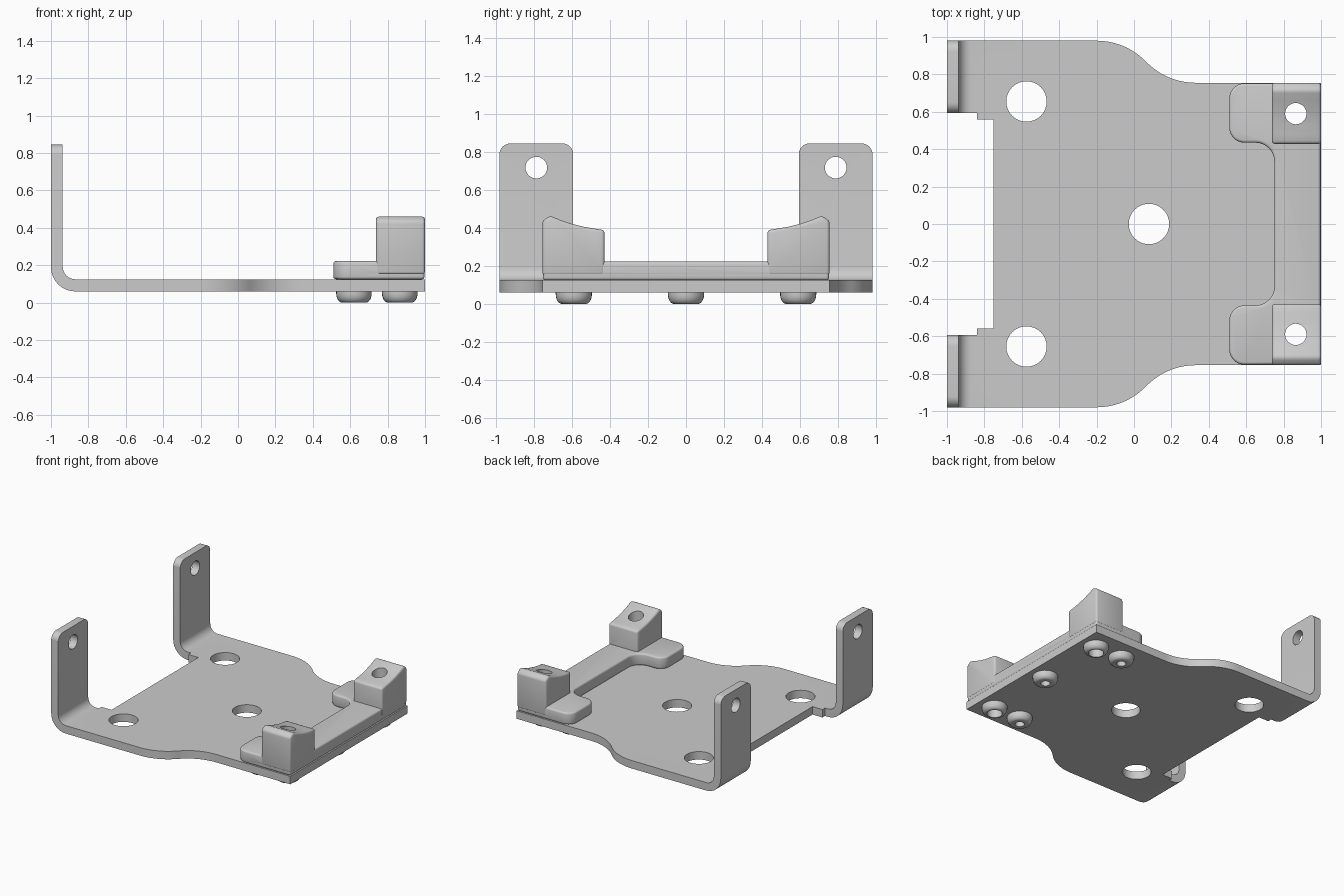
import bpy, bmesh
from math import sin, cos, tan, pi
from mathutils import Vector

if "Cube" in bpy.data.objects:
    bpy.data.objects.remove(bpy.data.objects["Cube"])


def rounded(pts, seg=8):
    """Closed outline from (a, b, radius) corners."""
    out = []
    for i, (a, b, r) in enumerate(pts):
        p = Vector((a, b))
        if r == 0:
            out.append(p)
            continue
        u = (Vector(pts[i - 1][:2]) - p).normalized()
        v = (Vector(pts[(i + 1) % len(pts)][:2]) - p).normalized()
        half = u.angle(v) / 2
        mid = p + (u + v).normalized() * (r / sin(half))
        s = p + u * (r / tan(half)) - mid
        e = p + v * (r / tan(half)) - mid
        sweep = s.angle(e)
        for k in range(seg + 1):
            t = k / seg
            out.append(mid + (s * sin((1 - t) * sweep) + e * sin(t * sweep)) / sin(sweep))
    return out


def mirrored(half):
    """Add the -y half of an outline that runs along +y."""
    return half + [(a, -b, r) for a, b, r in reversed(half)]


def make(name, bm):
    bmesh.ops.recalc_face_normals(bm, faces=bm.faces)
    me = bpy.data.meshes.new(name)
    bm.to_mesh(me)
    bm.free()
    ob = bpy.data.objects.new(name, me)
    bpy.context.collection.objects.link(ob)
    return ob


def prism(name, pts, lo, hi, axis):
    place = {'x': lambda a, b, h: (h, a, b),
             'y': lambda a, b, h: (a, h, b),
             'z': lambda a, b, h: (a, b, h)}[axis]
    bm = bmesh.new()
    rings = [[bm.verts.new(place(p[0], p[1], h)) for p in pts] for h in (lo, hi)]
    n = len(pts)
    for ring in rings:
        bm.faces.new(ring)
    for i in range(n):
        j = (i + 1) % n
        bm.faces.new((rings[0][i], rings[0][j], rings[1][j], rings[1][i]))
    return make(name, bm)


def circle(a, b, r, n=32):
    return [(a + r * cos(2 * pi * k / n), b + r * sin(2 * pi * k / n)) for k in range(n)]


def apply(ob, mod):
    bpy.context.view_layer.objects.active = ob
    bpy.ops.object.modifier_apply(modifier=mod.name)


def boolean(ob, other, op):
    m = ob.modifiers.new("bool", 'BOOLEAN')
    m.operation, m.solver, m.object = op, 'EXACT', other
    apply(ob, m)
    bpy.data.objects.remove(other)


def bevel(ob, width):
    m = ob.modifiers.new("bevel", 'BEVEL')
    m.width, m.segments, m.angle_limit = width, 3, 0.7
    apply(ob, m)


def smooth(ob):
    bpy.ops.object.select_all(action='DESELECT')
    ob.select_set(True)
    bpy.context.view_layer.objects.active = ob
    bpy.ops.object.shade_smooth_by_angle(angle=0.55)


# Bent sheet: L-shaped side profile, trimmed by plan and end outlines
plate = prism("bent_plate", rounded([
    (-1, .85, 0), (-1, .06, .13), (1, .06, 0), (1, .125, 0),
    (-.937, .125, .067), (-.937, .85, 0)]), -1.1, 1.1, 'y')
plan = rounded(mirrored([
    (-.75, .56, 0), (-.84, .56, 0), (-.84, .593, 0), (-1.1, .593, 0), (-1.1, .98, 0),
    (-.044, .98, .368), (.174, .755, .368), (1.1, .755, 0)][::-1]), 12)
boolean(plate, prism("plan_trim", plan, -.1, 1, 'z'), 'INTERSECT')
end = rounded([(-.981, 0, 0), (.981, 0, 0), (.981, .845, .06), (.592, .845, .06),
               (.592, .3, 0), (-.592, .3, 0), (-.592, .845, .06), (-.981, .845, .06)])
boolean(plate, prism("end_trim", end, -1.2, 1.2, 'x'), 'INTERSECT')

# Plate and tab holes
for x, y, r in [(-.575, .655, .108), (-.575, -.655, .108), (.08, 0, .108),
                (.865, .59, .057), (.865, -.59, .057)]:
    boolean(plate, prism("hole", circle(x, y, r), -.1, .3, 'z'), 'DIFFERENCE')
for y in (-.787, .787):
    boolean(plate, prism("hole", circle(y, .717, .057), -1.1, -.8, 'x'), 'DIFFERENCE')
smooth(plate)

# U-shaped rest pad
pad = prism("rest_pad", rounded(mirrored([
    (.997, .752, .015), (.51, .752, .08), (.51, .435, .08), (.75, .435, .1)])),
    .125, .222, 'z')
bevel(pad, .014)

# Raised blocks with a scooped top
for s in (-1, 1):
    prof = [(.428, .15), (.755, .15), (.755, .437), (.715, .464), (.66, .441),
            (.60, .421), (.54, .406), (.48, .396), (.428, .388)]
    block = prism("rest_block", [(s * y, z) for y, z in prof], .738, 1, 'x')
    bevel(block, .016)
    boolean(pad, block, 'UNION')
for y in (-.59, .59):
    boolean(pad, prism("hole", circle(.865, y, .057), 0, .6, 'z'), 'DIFFERENCE')
smooth(pad)


# Hollow rivet feet under the pad
def foot(x, y, hole):
    prof = [(hole, .064), (hole, 0), (.062, 0)]
    prof += [(.062 + .033 * sin(k * pi / 12), .05 - .05 * cos(k * pi / 12)) for k in range(1, 7)]
    prof.append((.095, .064))
    n = 32
    bm = bmesh.new()
    rings = [[bm.verts.new((x + r * cos(2 * pi * k / n), y + r * sin(2 * pi * k / n), z))
              for r, z in prof] for k in range(n)]
    for k in range(n):
        a, b = rings[k], rings[(k + 1) % n]
        for i in range(len(prof)):
            j = (i + 1) % len(prof)
            bm.faces.new((a[i], b[i], b[j], a[j]))
    smooth(make("rivet_foot", bm))


for x, y, hole in [(.865, -.59, .057), (.865, .59, .057), (.865, 0, .035),
                   (.62, -.59, .035), (.62, .59, .035)]:
    foot(x, y, hole)
